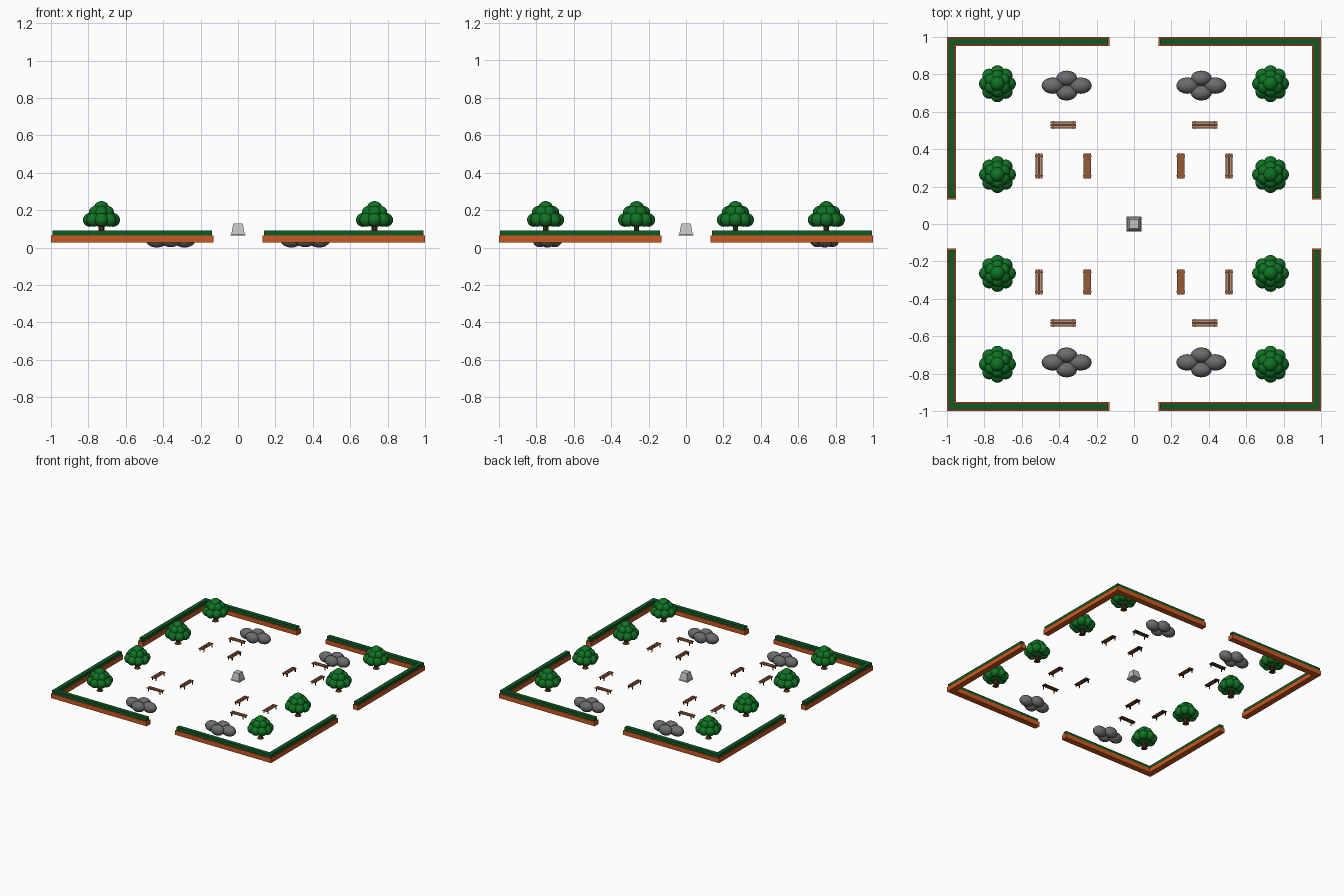
import bpy, bmesh
from math import cos, sin, pi
from mathutils import Matrix, Vector

if "Cube" in bpy.data.objects:
    bpy.data.objects.remove(bpy.data.objects["Cube"])


def material(name, r, g, b):
    m = bpy.data.materials.new(name)
    m.use_nodes = True
    m.diffuse_color = (r, g, b, 1)
    bsdf = m.node_tree.nodes["Principled BSDF"]
    bsdf.inputs["Base Color"].default_value = (r, g, b, 1)
    bsdf.inputs["Roughness"].default_value = 0.8
    return m


TERRACOTTA = material("terracotta", 0.60, 0.10, 0.015)
HEDGE = material("hedge green", 0.004, 0.10, 0.02)
LEAF = material("leaf green", 0.005, 0.17, 0.018)
BARK = material("bark brown", 0.11, 0.03, 0.008)
ROCK = material("rock grey", 0.15, 0.15, 0.155)
WOOD = material("bench wood", 0.30, 0.10, 0.035)
IRON = material("dark iron", 0.025, 0.018, 0.014)
STONE = material("pale stone", 0.55, 0.55, 0.56)

GROUND = 0.064


def finish(bm, name, mat, smooth=False):
    bmesh.ops.recalc_face_normals(bm, faces=bm.faces)
    for f in bm.faces:
        f.smooth = smooth
    me = bpy.data.meshes.new(name)
    bm.to_mesh(me)
    bm.free()
    me.materials.append(mat)
    ob = bpy.data.objects.new(name, me)
    bpy.context.collection.objects.link(ob)
    return ob


def copy(ob, location, turn=0):
    new = ob.copy()
    new.location = location
    new.rotation_euler.z = turn
    bpy.context.collection.objects.link(new)


def box(bm, center, size):
    bmesh.ops.create_cube(bm, size=1, matrix=Matrix.LocRotScale(Vector(center), None, Vector(size)))


def ball(bm, center, radii, segments=16, rings=10):
    bmesh.ops.create_uvsphere(bm, u_segments=segments, v_segments=rings, radius=1,
                              matrix=Matrix.LocRotScale(Vector(center), None, Vector(radii)))


def lathe(bm, profile, sides, start=0.0):
    """Stack rings of (radius, height) and close both ends."""
    rings = [[bm.verts.new((r * cos(start + 2 * pi * i / sides),
                            r * sin(start + 2 * pi * i / sides), z))
              for i in range(sides)] for r, z in profile]
    for a, b in zip(rings, rings[1:]):
        for i in range(sides):
            j = (i + 1) % sides
            bm.faces.new((a[i], a[j], b[j], b[i]))
    bm.faces.new(rings[0])
    bm.faces.new(rings[-1])


def corner_wall(name, sx, sy, outer, inner, gap, z0, z1, mat):
    """L-shaped wall around one corner."""
    outline = [(gap, outer), (outer, outer), (outer, gap),
               (inner, gap), (inner, inner), (gap, inner)]
    bm = bmesh.new()
    base = bm.faces.new([bm.verts.new((x * sx, y * sy, z0)) for x, y in outline])
    top = bmesh.ops.extrude_face_region(bm, geom=[base])["geom"]
    bmesh.ops.translate(bm, vec=(0, 0, z1 - z0),
                        verts=[v for v in top if isinstance(v, bmesh.types.BMVert)])
    finish(bm, name, mat)


# Planters and hedges at the four corners
for sx, side in ((1, "left"), (-1, "right")):
    for sy, end in ((1, "back"), (-1, "front")):
        corner_wall(f"planter_{end}_{side}", sx, sy, 1.0, 0.952, 0.13, 0.027, GROUND, TERRACOTTA)
        corner_wall(f"hedge_{end}_{side}", sx, sy, 0.993, 0.959, 0.138, GROUND - 0.003, 0.09, HEDGE)

# Tree crown: lower ring, upper ring and a top ball
bm = bmesh.new()
for count, ring, radius, z, phase in ((8, 0.062, 0.037, 0.148, 0), (6, 0.037, 0.036, 0.187, pi / 6)):
    for i in range(count):
        a = phase + 2 * pi * i / count
        ball(bm, (ring * cos(a), ring * sin(a), z), (radius, radius, radius))
ball(bm, (0, 0, 0.208), (0.041, 0.041, 0.041))
ball(bm, (0, 0, 0.15), (0.06, 0.06, 0.04))
crown = finish(bm, "tree_crown", LEAF, True)

# Tree trunk, flared at the root
bm = bmesh.new()
lathe(bm, [(0.026, GROUND), (0.018, 0.075), (0.015, 0.09), (0.015, 0.14)], 10)
trunk = finish(bm, "tree_trunk", BARK)

tree_spots = [(x, y, 0) for x in (-0.73, 0.73) for y in (-0.75, -0.264, 0.264, 0.75)]
for part in (crown, trunk):
    part.location = tree_spots[0]
    for spot in tree_spots[1:]:
        copy(part, spot)

# Rock pile of four flattened boulders
bm = bmesh.new()
for s in (-1, 1):
    ball(bm, (0.074 * s, 0, 0.042), (0.06, 0.044, 0.042))
    ball(bm, (0, 0.039 * s, 0.044), (0.056, 0.041, 0.042))
rocks = finish(bm, "rock_pile", ROCK, True)
rocks.location = (-0.36, -0.74, 0)
for x, y in ((0.36, -0.74), (-0.36, 0.74), (0.36, 0.74)):
    copy(rocks, (x, y, 0))

# Bench: three slats on two leg frames
bm = bmesh.new()
for i in (-1, 0, 1):
    box(bm, (0, 0.0135 * i, 0.0845), (0.135, 0.0115, 0.005))
slats = finish(bm, "bench_slats", WOOD)

bm = bmesh.new()
for s in (-1, 1):
    box(bm, (0.052 * s, 0, 0.0805), (0.007, 0.043, 0.004))
    for t in (-1, 1):
        box(bm, (0.052 * s, 0.017 * t, 0.07), (0.006, 0.006, 0.021))
legs = finish(bm, "bench_legs", IRON)

bench_spots = [((0.378 * sx, 0.53 * sy, 0), 0) for sx in (-1, 1) for sy in (-1, 1)]
bench_spots += [((x * sx, 0.31 * sy, 0), pi / 2)
                for x in (0.25, 0.508) for sx in (-1, 1) for sy in (-1, 1)]
for part in (slats, legs):
    part.location = bench_spots[0][0]
    for spot, turn in bench_spots[1:]:
        copy(part, spot, turn)

# Central square pedestal
bm = bmesh.new()
k = 2 ** 0.5
lathe(bm, [(0.041 * k, GROUND), (0.041 * k, 0.067), (0.036 * k, 0.071), (0.025 * k, 0.128)], 4, pi / 4)
finish(bm, "pedestal", STONE)
